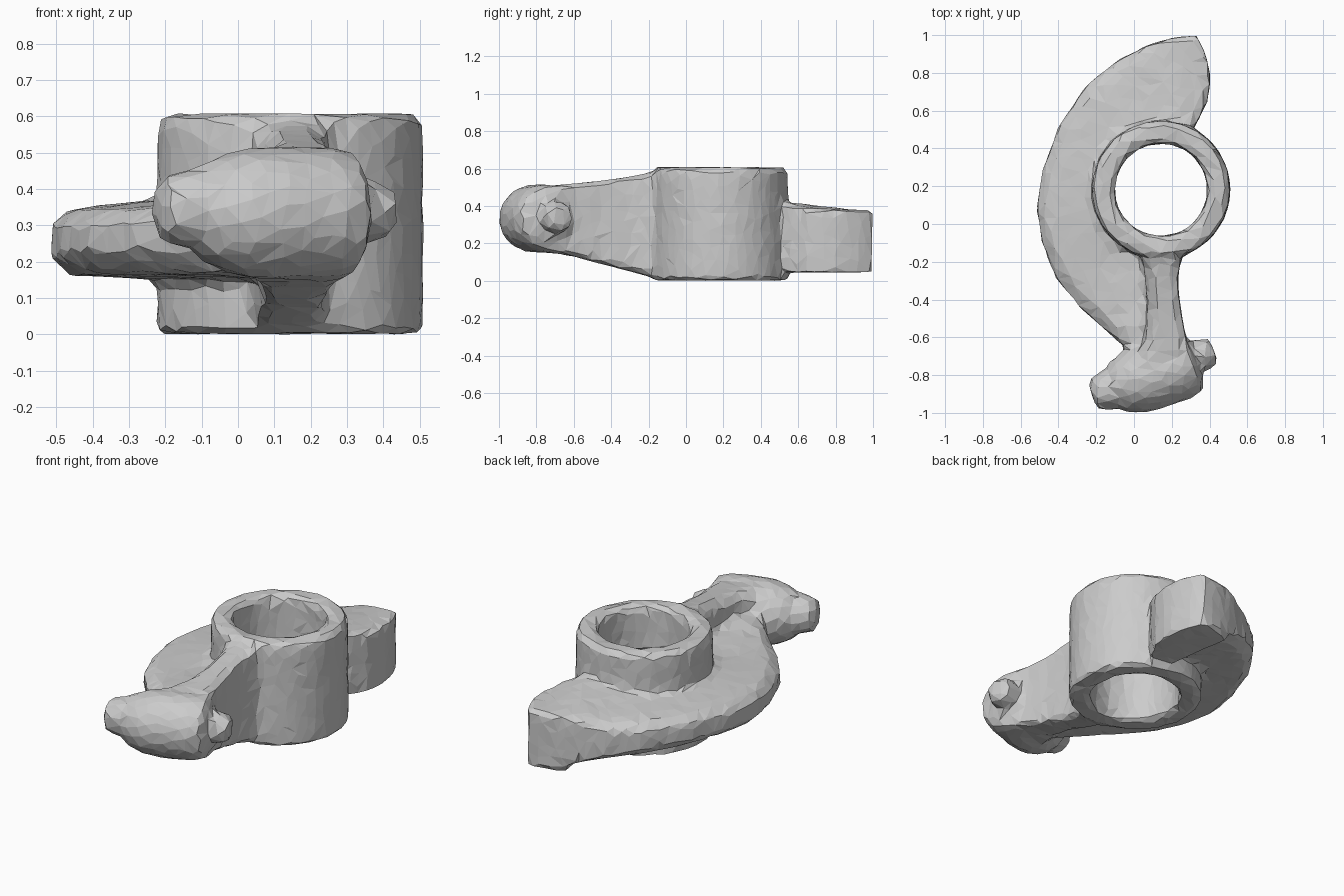
import bpy, bmesh, random
from math import cos, sin, pi, radians
from mathutils import Vector

if "Cube" in bpy.data.objects:
    bpy.data.objects.remove(bpy.data.objects["Cube"])

random.seed(4)
bm = bmesh.new()
HUB = (0.143, 0.182)


def loft(sections, closed=False):
    """Skin a list of equal-length rings; cap the ends unless closed."""
    rings = [[bm.verts.new(p) for p in s] for s in sections]
    n = len(rings[0])
    pairs = list(zip(rings, rings[1:])) + ([(rings[-1], rings[0])] if closed else [])
    faces = [bm.faces.new((a[i], a[(i + 1) % n], b[(i + 1) % n], b[i]))
             for a, b in pairs for i in range(n)]
    if not closed:
        faces += [bm.faces.new(rings[0]), bm.faces.new(rings[-1])]
    bmesh.ops.recalc_face_normals(bm, faces=faces)


def hub_point(deg, r=0.3):
    a = radians(deg)
    return (HUB[0] + r * cos(a), HUB[1] + r * sin(a))


def circle_section(centre, axis, r, n=20):
    side = Vector((axis.y, -axis.x, 0))
    return [centre + side * r * cos(2 * pi * i / n) + Vector((0, 0, r * sin(2 * pi * i / n)))
            for i in range(n)]


def bake(obj):
    """Apply the object's modifiers."""
    graph = bpy.context.evaluated_depsgraph_get()
    result = bpy.data.meshes.new_from_object(obj.evaluated_get(graph))
    obj.modifiers.clear()
    obj.data = result
    return result


# Bored hub, lathed from a chamfered wall profile
wall = [(0.246, 0.02), (0.262, 0.002), (0.352, 0.002), (0.367, 0.018), (0.364, 0.575),
        (0.342, 0.606), (0.272, 0.606), (0.246, 0.585)]
loft([[(*hub_point(k * 7.5, r), z) for r, z in wall] for k in range(48)], closed=True)

# Crescent web: outer point, inner point, underside, top and inner top heights, underside bevel
web = [((0.33, 1.0), (0.375, 0.63), .045, .38, .39, .01),
       ((0.2, 0.985), (0.345, 0.56), .05, .385, .40, .015),
       ((0.08, 0.95), hub_point(65), .07, .385, .43, .03),
       ((-0.08, 0.87), hub_point(88), .11, .38, .41, .05),
       ((-0.25, 0.735), hub_point(115), .135, .375, .39, .06),
       ((-0.40, 0.515), hub_point(145), .15, .375, .38, .06),
       ((-0.485, 0.28), hub_point(170), .15, .375, .38, .06),
       ((-0.515, 0.08), hub_point(190), .15, .375, .38, .06),
       ((-0.485, -0.1), hub_point(210), .15, .375, .38, .07),
       ((-0.415, -0.28), hub_point(235), .15, .375, .38, .08),
       ((-0.3, -0.425), hub_point(255), .15, .38, .38, .08),
       ((-0.17, -0.545), (0.12, -0.3), .15, .39, .40, .08),
       ((-0.06, -0.64), (0.12, -0.55), .16, .41, .43, .07),
       ((0.0, -0.75), (0.12, -0.7), .18, .43, .43, .06)]
sections = []
for k, (outer, inner, lo, hi, hi_in, bevel) in enumerate(web):
    o, i = Vector((*outer, 0)), Vector((*inner, 0))
    edge = o.lerp(i, 0.14)
    drop = 0.015 if k < 3 else 0.06
    sections.append([i + Vector((0, 0, lo)), edge + Vector((0, 0, lo + bevel * 0.2)),
                     o + Vector((0, 0, lo + bevel)), o + Vector((0, 0, hi - drop - 0.015)),
                     edge + Vector((0, 0, hi - drop / 2)), i + Vector((0, 0, hi_in))])
loft(sections)

# Curved contact pad at the back end
pad = [(0.12, 0.95), (0.33, 1.0), (0.37, 0.92), (0.397, 0.83), (0.403, 0.75),
       (0.385, 0.64), (0.35, 0.58), (0.3, 0.53), (0.18, 0.56)]
loft([[(x, y, z) for x, y in pad] for z in (0.045, 0.38)])

# Upright rib from the hub to the nose: y, x range, z range
rib = [(-0.10, -0.01, 0.30, 0.01, 0.59), (-0.18, 0.04, 0.25, 0.02, 0.58),
       (-0.28, 0.06, 0.23, 0.045, 0.56), (-0.45, 0.07, 0.245, 0.09, 0.535),
       (-0.60, 0.06, 0.275, 0.13, 0.518), (-0.76, -0.01, 0.33, 0.16, 0.505)]
loft([[(x0, y, z0 + .02), (x0 + .03, y, z0), (x1 - .03, y, z0), (x1, y, z0 + .02),
       (x1, y, z1 - .02), (x1 - .03, y, z1), (x0 + .05, y, z1), (x0, y, z1 - .05)]
      for y, x0, x1, z0, z1 in rib])

# Rounded nose with its stepped left boss, then the small right boss
axis = Vector((0.94, 0.33, 0)).normalized()
mid = Vector((0.105, -0.797, 0.333))
for centre, profile in (
        (mid, [(-.24, .10), (-.20, .14), (-.12, .172), (-.03, .184),
               (.15, .183), (.215, .165), (.24, .11)]),
        (mid + Vector((0.01, 0.005, 0.012)), [(-.355, .05), (-.335, .09), (-.27, .107), (-.1, .12)]),
        (mid + Vector((0, 0.015, 0.005)), [(.12, .09), (.28, .085), (.325, .072), (.337, .05)])):
    loft([circle_section(centre + axis * s, axis, r) for s, r in profile])

mesh = bpy.data.meshes.new("rocker_arm")
bm.to_mesh(mesh)
bm.free()
arm = bpy.data.objects.new("rocker_arm", mesh)
bpy.context.collection.objects.link(arm)

# Fuse into one casting and soften the joints
fuse = arm.modifiers.new("fuse", 'REMESH')
fuse.mode = 'VOXEL'
fuse.voxel_size = 0.016
soft = arm.modifiers.new("soften", 'SMOOTH')
soft.factor = 0.5
soft.iterations = 3
mesh = bake(arm)

# Slight cast roughness, then reduce to coarse irregular facets
for v in mesh.vertices:
    v.co += Vector([random.uniform(-0.003, 0.003) for _ in range(3)])
facet = arm.modifiers.new("facet", 'DECIMATE')
facet.ratio = 0.055
mesh = bake(arm)

# Stand on the ground, centred, flat shaded
ys = [v.co.y for v in mesh.vertices]
for v in mesh.vertices:
    v.co.z = min(max(v.co.z, 0), 0.608)
    v.co.y -= (min(ys) + max(ys)) / 2
for p in mesh.polygons:
    p.use_smooth = False
